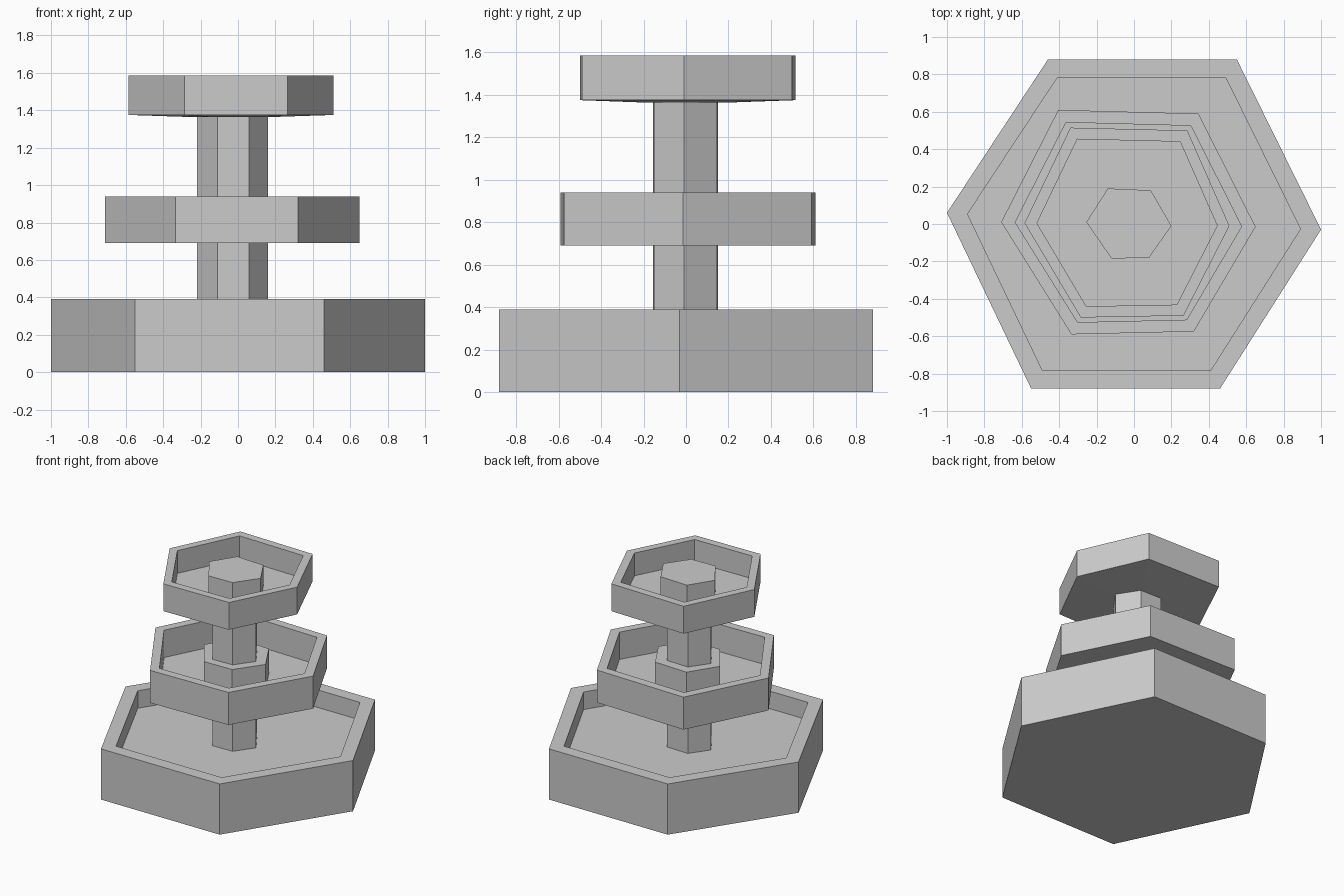
import bpy

if "Cube" in bpy.data.objects:
    bpy.data.objects.remove(bpy.data.objects["Cube"])


def mesh_object(name, rings):
    """Loft equal-length rings of points and cap both ends."""
    n = len(rings[0])
    verts = [p for ring in rings for p in ring]
    faces = [tuple(reversed(range(n)))]
    for k in range(len(rings) - 1):
        a, b = k * n, (k + 1) * n
        for i in range(n):
            j = (i + 1) % n
            faces.append((a + i, a + j, b + j, b + i))
    faces.append(tuple(range(len(verts) - n, len(verts))))
    mesh = bpy.data.meshes.new(name)
    mesh.from_pydata(verts, [], faces)
    obj = bpy.data.objects.new(name, mesh)
    bpy.context.collection.objects.link(obj)
    return obj


def ring(outline, z, scale=1.0, cx=0.0):
    """Outline scaled about (cx, 0) at height z."""
    return [(cx + (x - cx) * scale, y * scale, z) for x, y in outline]


def basin(name, outline, bottom, rim, floor, wall, cx=0.0, sag=0.0):
    mesh_object(name, [
        ring(outline, bottom - sag, 0.35, cx),
        ring(outline, bottom, 1, cx),
        ring(outline, rim, 1, cx),
        ring(outline, rim, wall, cx),
        ring(outline, floor, wall, cx)])


def prism(name, outline, z0, z1, scale=1.0, cx=0.0):
    mesh_object(name, [ring(outline, z0, scale, cx), ring(outline, z1, scale, cx)])


# Slightly uneven hand-cut hexagons, counter-clockwise
base = [(1, -0.03), (0.55, 0.88), (-0.46, 0.88), (-1, 0.06), (-0.55, -0.88), (0.46, -0.88)]
middle = [(0.65, -0.015), (0.345, 0.59), (-0.405, 0.61), (-0.71, 0.01), (-0.335, -0.59), (0.32, -0.575)]
top = [(0.51, -0.01), (0.285, 0.50), (-0.34, 0.515), (-0.585, 0.005), (-0.285, -0.50), (0.265, -0.49)]
hub = [(0.20, -0.01), (0.09, 0.18), (-0.14, 0.19), (-0.255, 0.01), (-0.12, -0.185), (0.08, -0.18)]
pillar = [(0.16, -0.01), (0.06, 0.145), (-0.12, 0.15), (-0.22, 0.01), (-0.11, -0.155), (0.06, -0.15)]

# Three basins
basin("base_basin", base, 0, 0.39, 0.255, 0.89)
basin("middle_basin", middle, 0.69, 0.94, 0.73, 0.89, -0.03)
basin("top_basin", top, 1.375, 1.585, 1.41, 0.88, -0.035, 0.012)

# Pillars between the basins
prism("lower_pillar", pillar, 0.255, 0.69)
prism("upper_pillar", pillar, 0.92, 1.363)

# Raised hubs in the upper two basins
prism("middle_hub", hub, 0.73, 0.92, 1.19, -0.03)
prism("top_hub", hub, 1.41, 1.57)
